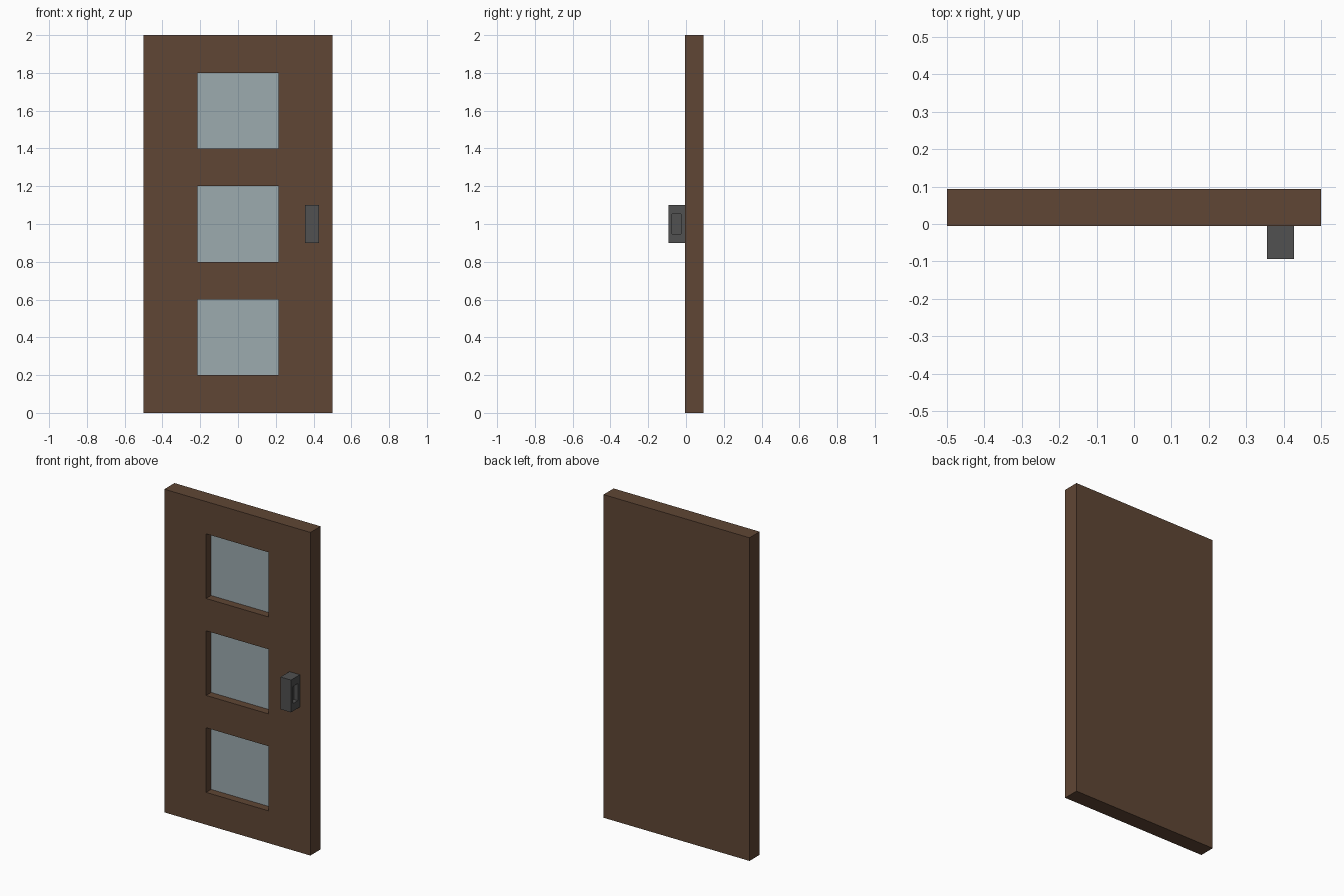
import bpy, bmesh

if "Cube" in bpy.data.objects:
    bpy.data.objects.remove(bpy.data.objects["Cube"])


def material(name, rgb):
    m = bpy.data.materials.new(name)
    m.diffuse_color = (*rgb, 1)
    m.use_nodes = True
    m.node_tree.nodes["Principled BSDF"].inputs["Base Color"].default_value = m.diffuse_color
    return m


wood = material("brown wood", (0.115, 0.061, 0.035))
glass = material("pale glass", (0.335, 0.405, 0.43))
metal = material("dark metal", (0.082, 0.082, 0.082))


def pocketed_block(name, us, vs, front, back, floor, place, mats):
    """Block with rectangular pockets at the odd cells of the us/vs grid.
    place(u, v, w) maps grid position and depth to 3D."""
    bm = bmesh.new()

    def quad(pts, mat=0):
        f = bm.faces.new([bm.verts.new(place(*p)) for p in pts])
        f.material_index = mat

    nu, nv = len(us) - 1, len(vs) - 1
    for i in range(nu):
        for j in range(nv):
            a, b, c, d = us[i], us[i + 1], vs[j], vs[j + 1]
            ring = [(a, c), (b, c), (b, d), (a, d)]
            pocket = i % 2 == 1 and j % 2 == 1
            w = floor if pocket else front
            quad([(u, v, w) for u, v in ring], len(mats) - 1 if pocket else 0)
            quad([(u, v, back) for u, v in reversed(ring)])
            outer = [j == 0, i == nu - 1, j == nv - 1, i == 0]
            for k in range(4):
                p, q = ring[k], ring[(k + 1) % 4]
                if pocket:      # pocket walls
                    quad([(*p, front), (*q, front), (*q, floor), (*p, floor)])
                elif outer[k]:  # outside walls
                    quad([(*p, front), (*p, back), (*q, back), (*q, front)])
    bmesh.ops.remove_doubles(bm, verts=bm.verts, dist=1e-5)
    bmesh.ops.recalc_face_normals(bm, faces=bm.faces)
    me = bpy.data.meshes.new(name)
    bm.to_mesh(me)
    bm.free()
    for m in mats:
        me.materials.append(m)
    ob = bpy.data.objects.new(name, me)
    bpy.context.collection.objects.link(ob)
    return ob


# Door leaf with three recessed windows in the front
pocketed_block("door_leaf", [-0.5, -0.214, 0.214, 0.5],
               [0, 0.2, 0.6, 0.8, 1.2, 1.4, 1.8, 2.0],
               -0.006, 0.093, 0.043, lambda u, v, w: (u, w, v), [wood, glass])

# Block handle with a finger pocket in its right side
pocketed_block("handle", [-0.093, -0.074, -0.026, -0.006],
               [0.9, 0.947, 1.053, 1.1],
               0.428, 0.356, 0.40, lambda u, v, w: (w, u, v), [metal])
